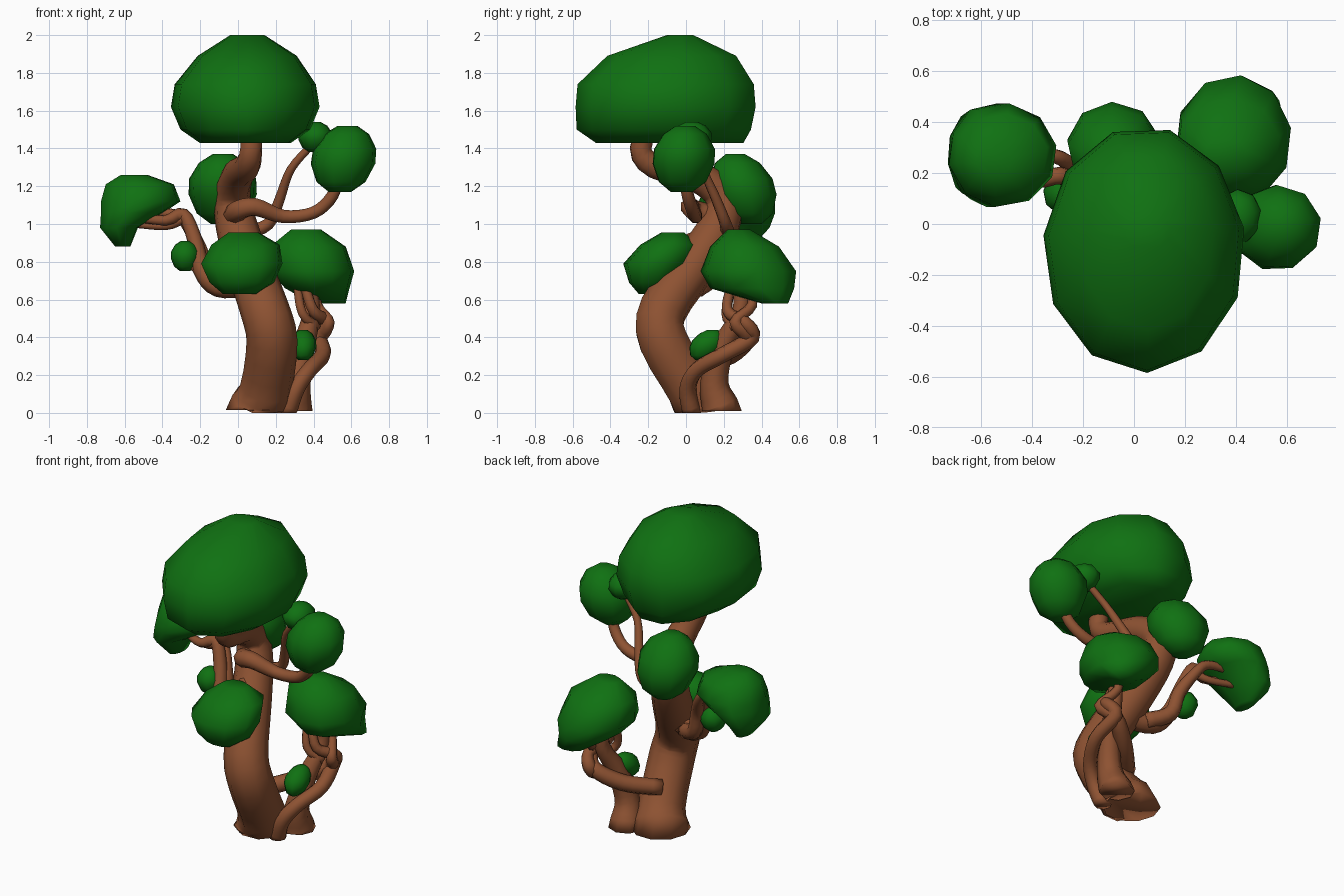
import bpy, bmesh, math
from mathutils import Vector


def material(name, rgb):
    m = bpy.data.materials.new(name)
    m.diffuse_color = (*rgb, 1)
    return m


BARK = material("bark brown", (0.27, 0.085, 0.032))
LEAF = material("leaf green", (0.005, 0.165, 0.006))


def skin(name, rings, mat):
    """Join equal-sized rings of points into a closed smooth surface."""
    bm = bmesh.new()
    rows = [[bm.verts.new(p) for p in r] for r in rings]
    n = len(rows[0])
    for a, b in zip(rows, rows[1:]):
        for i in range(n):
            j = (i + 1) % n
            bm.faces.new((a[i], a[j], b[j], b[i]))
    bm.faces.new(rows[0][::-1])
    bm.faces.new(rows[-1])
    bmesh.ops.recalc_face_normals(bm, faces=bm.faces[:])
    for f in bm.faces:
        f.smooth = True
    me = bpy.data.meshes.new(name)
    bm.to_mesh(me)
    bm.free()
    me.materials.append(mat)
    ob = bpy.data.objects.new(name, me)
    bpy.context.collection.objects.link(ob)
    return ob


def limb(name, pts, sides=8, steps=4):
    """Tapered tube through (x, y, z, radius) points."""
    P = [Vector(p) for p in pts]
    P = [P[0] * 2 - P[1]] + P + [P[-1] * 2 - P[-2]]
    path = []
    for k in range(1, len(P) - 2):
        a, b, c, d = P[k - 1:k + 3]
        for s in range(steps):
            t = s / steps
            path.append(0.5 * (2 * b + (c - a) * t + (2 * a - 5 * b + 4 * c - d) * t ** 2
                               + (3 * b - a - 3 * c + d) * t ** 3))
    path.append(P[-2])
    rings, u = [], Vector((1, 0, 0))
    for i, p in enumerate(path):
        tan = (path[min(i + 1, len(path) - 1)] - path[max(i - 1, 0)]).to_3d().normalized()
        if i == 0 and p.z < 0.05:
            tan = Vector((0, 0, 1))          # flat foot on the ground
        u = (u - tan * u.dot(tan))
        u.normalize()
        v = tan.cross(u)
        ring = []
        for k in range(sides):
            a = 2 * math.pi * k / sides
            q = p.to_3d() + (u * math.cos(a) + v * math.sin(a)) * p.w
            q.z = max(q.z, 0.0)
            ring.append(q)
        rings.append(ring)
    return skin(name, rings, BARK)


def crown(name, levels, sides=10):
    """Leaf clump lofted from (z, centre x, centre y, radius x, radius y)."""
    rings = []
    for z, cx, cy, rx, ry in levels:
        rings.append([(cx + 1.02 * rx * math.cos(2 * math.pi * (k + 0.3) / sides),
                       cy + 1.02 * ry * math.sin(2 * math.pi * (k + 0.3) / sides), z)
                      for k in range(sides)])
    return skin(name, rings, LEAF)


def puff(name, c, r, lean=(0, 0), sides=9):
    """Rounded leaf clump with centre, radii and a sideways lean."""
    prof = [(-1, 0.35), (-0.7, 0.76), (-0.15, 1), (0.3, 0.98), (0.75, 0.7), (1, 0.3)]
    return crown(name, [(c[2] + h * r[2], c[0] + h * lean[0], c[1] + h * lean[1],
                         w * r[0], w * r[1]) for h, w in prof], sides)


# Main trunk, snaking forward, back and forward again
limb("trunk", [(0.11, 0.10, 0.015, 0.175), (0.15, 0.03, 0.13, 0.14), (0.18, -0.12, 0.38, 0.135),
               (0.14, -0.12, 0.55, 0.13), (0.05, 0.06, 0.80, 0.12), (-0.01, 0.18, 1.00, 0.11),
               (-0.03, 0.19, 1.15, 0.095), (0.00, 0.04, 1.26, 0.085), (0.05, -0.17, 1.31, 0.07),
               (0.07, -0.24, 1.40, 0.058), (0.07, -0.18, 1.56, 0.06)], 10, 3)

# Second stem and the vines twisting round it
limb("side_stem", [(0.29, 0.19, 0.01, 0.105), (0.31, 0.15, 0.16, 0.075), (0.35, 0.20, 0.36, 0.06),
                   (0.39, 0.29, 0.54, 0.045), (0.37, 0.28, 0.72, 0.04)])
limb("vine_lower", [(0.26, 0.03, 0.0, 0.05), (0.31, 0.01, 0.13, 0.045), (0.38, 0.06, 0.23, 0.042),
                    (0.45, 0.20, 0.31, 0.042), (0.43, 0.35, 0.40, 0.042), (0.47, 0.31, 0.48, 0.035),
                    (0.40, 0.22, 0.54, 0.03), (0.35, 0.24, 0.68, 0.025)])
limb("vine_upper", [(0.12, 0.08, 0.26, 0.05), (0.28, 0.24, 0.31, 0.05), (0.42, 0.33, 0.40, 0.045),
                    (0.48, 0.26, 0.48, 0.032), (0.42, 0.35, 0.57, 0.027), (0.40, 0.33, 0.70, 0.025)])
limb("vine_twig", [(0.42, 0.26, 0.45, 0.025), (0.34, 0.21, 0.53, 0.025), (0.31, 0.26, 0.70, 0.022)])

# Right-hand branches
limb("right_branch", [(-0.03, 0.18, 1.03, 0.06), (0.00, 0.05, 1.07, 0.055), (0.09, 0.02, 1.09, 0.05),
                      (0.24, 0.05, 1.04, 0.038), (0.40, 0.04, 1.06, 0.035), (0.50, 0.01, 1.15, 0.033),
                      (0.53, -0.01, 1.27, 0.03)])
limb("right_upper_branch", [(0.03, 0.22, 0.95, 0.04), (0.16, 0.21, 1.00, 0.032),
                            (0.22, 0.16, 1.13, 0.027), (0.28, 0.09, 1.29, 0.022),
                            (0.40, 0.05, 1.43, 0.02)])

# Left-hand branch, a pair of twisted strands that fork into twigs
limb("left_branch", [(0.06, 0.00, 0.68, 0.07), (-0.10, 0.05, 0.67, 0.06), (-0.19, 0.09, 0.76, 0.05),
                     (-0.23, 0.15, 0.92, 0.04), (-0.29, 0.19, 1.05, 0.035),
                     (-0.38, 0.17, 1.02, 0.028), (-0.52, 0.22, 1.03, 0.022)])
limb("left_strand", [(-0.04, 0.06, 0.66, 0.05), (-0.16, 0.14, 0.72, 0.045), (-0.20, 0.17, 0.86, 0.04),
                     (-0.26, 0.24, 0.98, 0.032), (-0.33, 0.27, 1.05, 0.028),
                     (-0.50, 0.29, 1.06, 0.022)])
limb("left_twig", [(-0.28, 0.18, 1.03, 0.025), (-0.38, 0.22, 0.99, 0.022), (-0.55, 0.26, 1.0, 0.02)])
limb("left_low_twig", [(-0.17, 0.09, 0.72, 0.025), (-0.23, 0.10, 0.77, 0.022), (-0.28, 0.11, 0.83, 0.02)])

# Short twigs to the front and back crowns
limb("front_twig", [(0.02, 0.14, 0.93, 0.045), (0.02, 0.03, 0.92, 0.035), (0.02, -0.07, 0.87, 0.03)])
limb("back_twig", [(-0.03, 0.20, 1.06, 0.05), (-0.06, 0.29, 1.13, 0.04), (-0.08, 0.33, 1.2, 0.03)])

# Large leaf crowns
crown("top_crown", [(1.43, 0.04, -0.08, 0.24, 0.39), (1.50, 0.04, -0.11, 0.34, 0.46),
                    (1.62, 0.04, -0.10, 0.39, 0.475), (1.74, 0.04, -0.10, 0.37, 0.465),
                    (1.89, 0.05, -0.07, 0.26, 0.34), (2.0, 0.05, -0.03, 0.09, 0.07)], 11)
crown("left_crown", [(0.88, -0.61, 0.27, 0.04, 0.08), (0.98, -0.63, 0.27, 0.10, 0.17),
                     (1.06, -0.56, 0.27, 0.165, 0.20), (1.12, -0.515, 0.27, 0.21, 0.20),
                     (1.21, -0.52, 0.27, 0.18, 0.16), (1.26, -0.55, 0.25, 0.07, 0.06)])
crown("front_crown", [(0.63, 0.01, -0.20, 0.09, 0.05), (0.69, 0.02, -0.18, 0.17, 0.12),
                      (0.79, 0.02, -0.15, 0.215, 0.18), (0.89, 0.04, -0.09, 0.18, 0.15),
                      (0.955, 0.03, -0.07, 0.08, 0.06)])
crown("right_low_crown", [(0.58, 0.48, 0.47, 0.09, 0.07), (0.66, 0.42, 0.35, 0.17, 0.22),
                          (0.75, 0.39, 0.33, 0.225, 0.25), (0.88, 0.37, 0.31, 0.20, 0.18),
                          (0.97, 0.36, 0.28, 0.08, 0.06)])

# Smaller leaf puffs
puff("right_high_crown", (0.56, -0.015, 1.345), (0.17, 0.165, 0.175), (0.02, 0.01))
puff("right_tiny_crown", (0.41, 0.03, 1.46), (0.09, 0.105, 0.08))
puff("back_crown", (-0.08, 0.30, 1.185), (0.18, 0.17, 0.185), (0.0, -0.04))
puff("left_tiny_crown", (-0.28, 0.12, 0.83), (0.075, 0.08, 0.08))
puff("low_tiny_crown", (0.345, 0.11, 0.36), (0.07, 0.09, 0.08), (0.0, 0.03))
